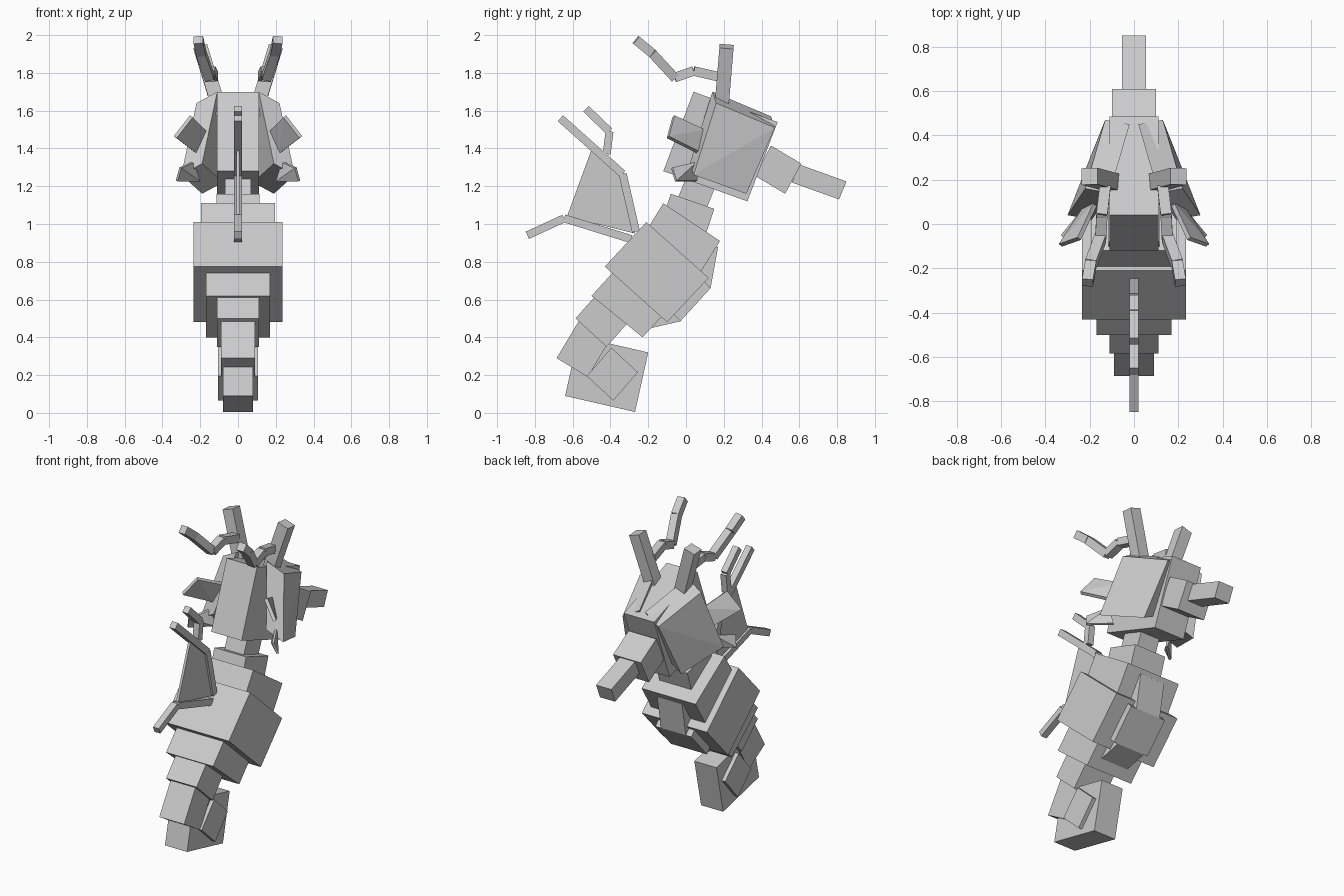
import bpy, bmesh
from mathutils import Vector

cube = bpy.data.objects.get("Cube")
if cube:
    bpy.data.objects.remove(cube)

grey = bpy.data.materials.new("plain_grey")
grey.use_nodes = True
GREY = (0.6, 0.6, 0.6, 1)
grey.diffuse_color = GREY
grey.node_tree.nodes["Principled BSDF"].inputs["Base Color"].default_value = GREY


def hull(name, points):
    """Flat-faced convex solid through the given corners."""
    bm = bmesh.new()
    for p in points:
        bm.verts.new(p)
    bmesh.ops.convex_hull(bm, input=bm.verts[:])
    bmesh.ops.dissolve_limit(bm, angle_limit=0.02, verts=bm.verts[:], edges=bm.edges[:])
    bmesh.ops.recalc_face_normals(bm, faces=bm.faces[:])
    mesh = bpy.data.meshes.new(name)
    bm.to_mesh(mesh)
    bm.free()
    mesh.materials.append(grey)
    obj = bpy.data.objects.new(name, mesh)
    bpy.context.collection.objects.link(obj)
    return obj


def block(name, half, a, b, c, d=None):
    """Side profile (y, z) extruded across x; the fourth corner closes the box."""
    d = d or (a[0] + c[0] - b[0], a[1] + c[1] - b[1])
    return hull(name, [(x, y, z) for x in (-half, half) for y, z in (a, b, c, d)])


def slab(name, corners, offset):
    """Quad thickened along an offset, made for both sides."""
    pts = [Vector(p) for p in corners]
    pts += [p + Vector(offset) for p in pts]
    for side, s in (("left", 1), ("right", -1)):
        hull(f"{name}_{side}", [(p.x * s, p.y, p.z) for p in pts])


def rod(name, a, b, size):
    """Square bar between two points."""
    a, b = Vector(a), Vector(b)
    d = (b - a).normalized()
    u = d.cross(Vector((1, 0, 0))).normalized() * size / 2
    v = d.cross(u).normalized() * size / 2
    return hull(name, [p + i * u + j * v for p in (a, b) for i in (-1, 1) for j in (-1, 1)])


# Torso and neck
block("torso", 0.235, (-0.21, 1.01), (-0.43, 0.775), (-0.10, 0.48))
block("chest", 0.195, (-0.32, 0.79), (-0.12, 1.11), (0.18, 0.91))
block("neck_lower", 0.115, (-0.14, 0.98), (-0.08, 1.16), (0.15, 1.08))
block("neck_upper", 0.07, (-0.05, 1.12), (0.03, 1.32), (0.18, 1.26))

# Belly plates
block("belly_upper", 0.09, (0.0, 0.85), (0.17, 0.88), (0.13, 0.66), (-0.02, 0.62))
block("belly_middle", 0.13, (0.0, 0.80), (0.13, 0.66), (-0.03, 0.485))
block("belly_lower", 0.10, (-0.05, 0.62), (-0.03, 0.485), (-0.18, 0.45))

# Tail segments and curled tip
block("tail_upper", 0.17, (-0.39, 0.74), (-0.50, 0.62), (-0.23, 0.40))
block("tail_middle", 0.11, (-0.475, 0.625), (-0.585, 0.50), (-0.42, 0.35))
block("tail_lower", 0.09, (-0.565, 0.49), (-0.685, 0.29), (-0.52, 0.19))
block("tail_tip", 0.08, (-0.64, 0.09), (-0.27, 0.005), (-0.20, 0.32))
block("tail_curl", 0.105, (-0.525, 0.195), (-0.395, 0.345), (-0.255, 0.215))

# Head and snout
block("head", 0.11, (0.04, 1.70), (0.485, 1.54), (0.325, 1.12))
block("snout_base", 0.10, (0.45, 1.415), (0.61, 1.32), (0.525, 1.16))
block("snout_tip", 0.055, (0.60, 1.315), (0.85, 1.225), (0.81, 1.13))

# Cheeks and side fins
slab("cheek", [(0.13, 0.47, 1.51), (0.22, 0.16, 1.64),
               (0.30, 0.04, 1.26), (0.19, 0.32, 1.16)], (-0.11, -0.02, 0.06))
slab("ear_fin", [(0.255, -0.06, 1.575), (0.34, -0.09, 1.465),
                 (0.235, 0.07, 1.385), (0.18, 0.10, 1.50)], (-0.015, -0.012, -0.01))
slab("jaw_fin", [(0.31, -0.07, 1.30), (0.33, -0.05, 1.23),
                 (0.21, 0.06, 1.23), (0.24, 0.06, 1.33)], (-0.01, -0.008, -0.004))

# Horns with bent antennae
ANTENNA = [(0.13, 0.17, 1.78), (0.145, 0.04, 1.81), (0.15, -0.06, 1.775),
           (0.195, -0.18, 1.905), (0.21, -0.265, 1.975)]
for side, s in (("left", 1), ("right", -1)):
    rod(f"horn_{side}", (0.09 * s, 0.185, 1.58), (0.20 * s, 0.215, 1.94), 0.075)
    path = [(x * s, y, z) for x, y, z in ANTENNA]
    for i in range(len(path) - 1):
        rod(f"antenna_{side}_{i + 1}", path[i], path[i + 1], 0.05)

# Back fin: membrane and spines
block("back_fin", 0.008, (-0.50, 1.395), (-0.34, 1.25), (-0.27, 0.95), (-0.63, 1.04))
SPINES = {
    "top": [(-0.53, 1.61), (-0.405, 1.49), (-0.42, 1.37)],
    "middle": [(-0.665, 1.56), (-0.335, 1.265), (-0.265, 0.96)],
    "low": [(-0.84, 0.94), (-0.645, 1.03), (-0.29, 0.92)],
}
for label, path in SPINES.items():
    for i in range(2):
        rod(f"spine_{label}_{i + 1}", (0, *path[i]), (0, *path[i + 1]), 0.042)
